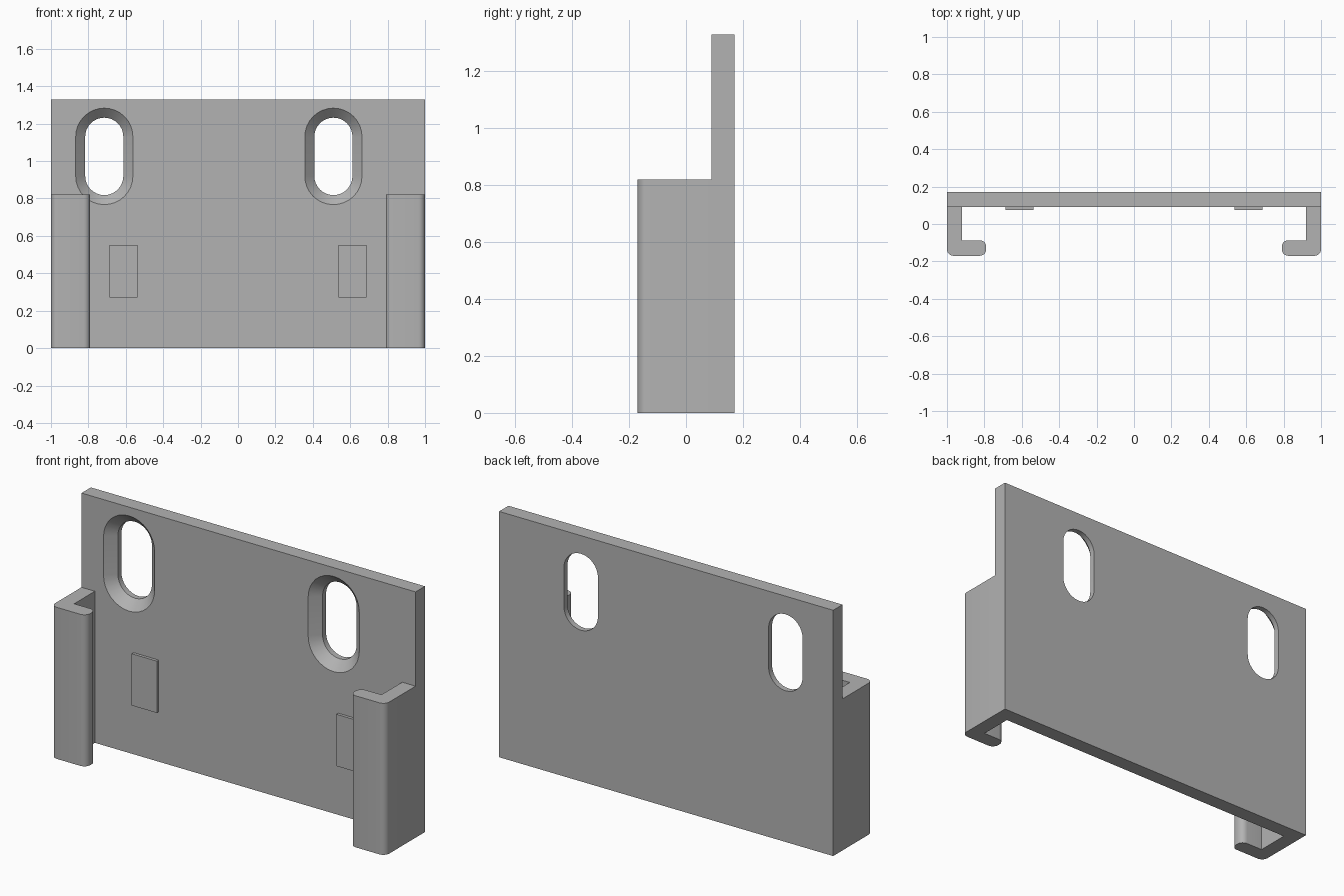
import bpy, bmesh
from math import cos, sin, pi, radians

if "Cube" in bpy.data.objects:
    bpy.data.objects.remove(bpy.data.objects["Cube"], do_unlink=True)

grey = bpy.data.materials.new("plain grey")
grey.use_nodes = True
COLOUR = (0.45, 0.45, 0.45, 1)
grey.diffuse_color = COLOUR
grey.node_tree.nodes["Principled BSDF"].inputs["Base Color"].default_value = COLOUR

BACK, FACE, LIP = 0.17, 0.09, -0.17    # depths of plate back, plate face, hook front
HEIGHT, HOOK_HEIGHT = 1.33, 0.82


def finish(name, bm):
    bmesh.ops.recalc_face_normals(bm, faces=bm.faces)
    mesh = bpy.data.meshes.new(name)
    bm.to_mesh(mesh)
    bm.free()
    mesh.materials.append(grey)
    obj = bpy.data.objects.new(name, mesh)
    bpy.context.collection.objects.link(obj)
    bpy.ops.object.select_all(action="DESELECT")
    obj.select_set(True)
    bpy.context.view_layer.objects.active = obj
    bpy.ops.object.shade_smooth_by_angle(angle=radians(30))
    return obj


def arc(cx, cy, r, start, end, steps):
    angles = [radians(start + (end - start) * i / steps) for i in range(steps + 1)]
    return [(cx + r * cos(a), cy + r * sin(a)) for a in angles]


def slot(cx, r):
    return arc(cx, 1.13, r, 0, 180, 16) + arc(cx, 0.92, r, 180, 360, 16)


def ring(bm, points, y):
    return [bm.verts.new((x, y, z)) for x, z in points]


def loop_edges(verts):
    pairs = zip(verts, verts[1:] + verts[:1])
    return [bm_edge(a, b) for a, b in pairs]


def bm_edge(a, b):
    return plate.edges.get((a, b)) or plate.edges.new((a, b))


def bridge(bm, a, b):
    n = len(a)
    for i in range(n):
        j = (i + 1) % n
        bm.faces.new((a[i], a[j], b[j], b[i]))


# Back plate with two countersunk slots
plate = bmesh.new()
outline = [(-1, 0), (1, 0), (1, HEIGHT), (-1, HEIGHT)]
front, back = ring(plate, outline, FACE), ring(plate, outline, BACK)
bridge(plate, front, back)
front_edges, back_edges = loop_edges(front), loop_edges(back)
for cx in (-0.715, 0.51):
    wide = ring(plate, slot(cx, 0.153), FACE)
    neck = ring(plate, slot(cx, 0.102), FACE + 0.05)
    rear = ring(plate, slot(cx, 0.102), BACK)
    bridge(plate, wide, neck)
    bridge(plate, neck, rear)
    front_edges += loop_edges(wide)
    back_edges += loop_edges(rear)
for edges in (front_edges, back_edges):
    bmesh.ops.triangle_fill(plate, edges=edges, use_beauty=True)
finish("back_plate", plate)

# Side hooks: rounded J profile extruded upwards, mirrored by side
R = 0.035
profile = [(1, FACE)] + [(0.92, FACE), (0.92, LIP + 0.083)]
profile += arc(0.79 + R, LIP + 0.083 - R, R, 90, 180, 6)
profile += arc(0.79 + R, LIP + R, R, 180, 270, 6)
profile += arc(1 - R, LIP + R, R, 270, 360, 6)
for side, name in ((-1, "right_hook"), (1, "left_hook")):
    bm = bmesh.new()
    low, high = ([bm.verts.new((side * x, y, z)) for x, y in profile]
                 for z in (0, HOOK_HEIGHT))
    bridge(bm, low, high)
    bm.faces.new(low)
    bm.faces.new(high)
    finish(name, bm)

# Thin raised pads on the plate face
for cx, name in ((-0.613, "right_pad"), (0.612, "left_pad")):
    bm = bmesh.new()
    bmesh.ops.create_cube(bm, size=1)
    bmesh.ops.scale(bm, vec=(0.15, 0.016, 0.28), verts=bm.verts)
    bmesh.ops.translate(bm, vec=(cx, FACE - 0.008, 0.41), verts=bm.verts)
    finish(name, bm)
